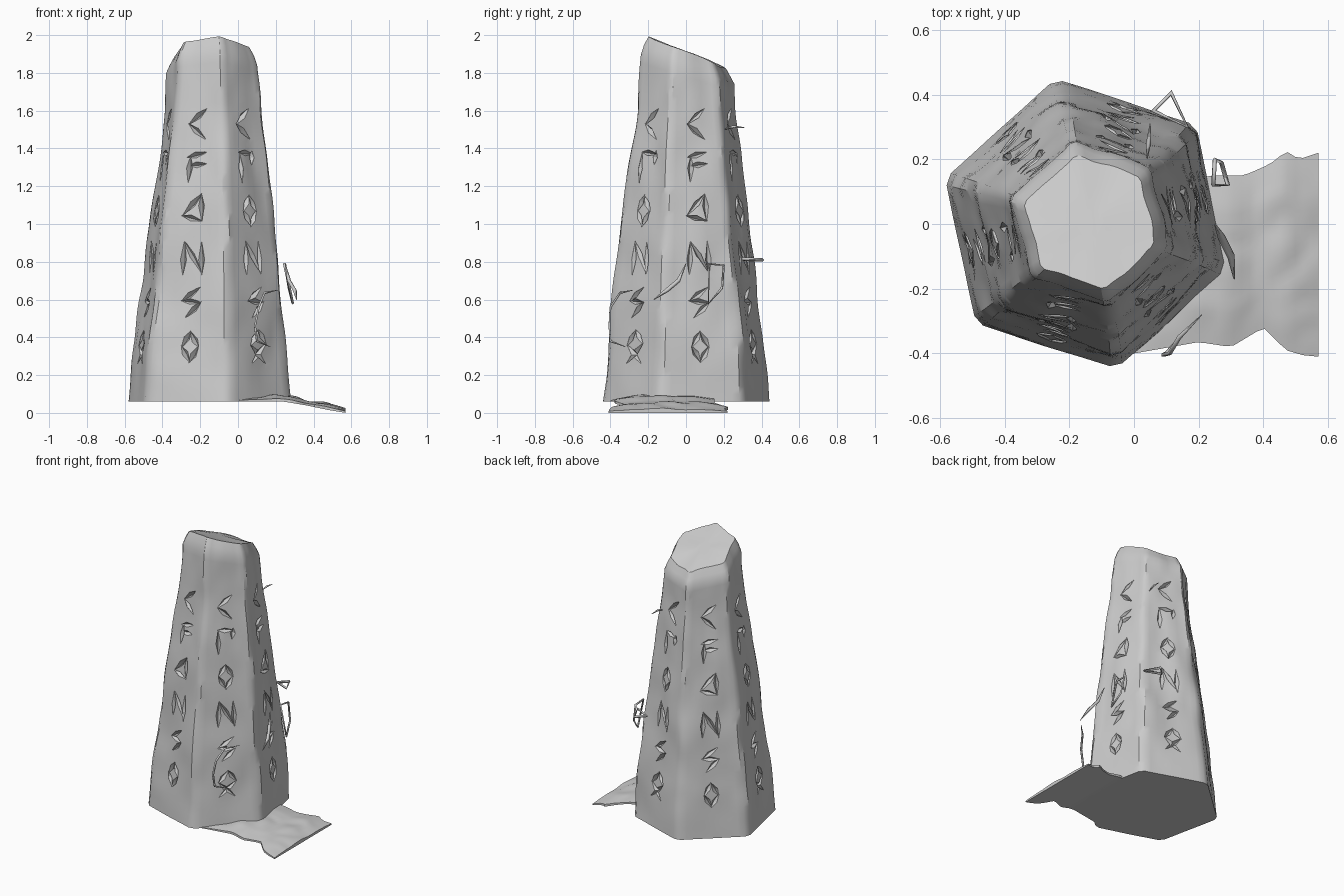
import bpy, bmesh, math
from mathutils import Vector, noise
from mathutils.bvhtree import BVHTree

if "Cube" in bpy.data.objects:
    bpy.data.objects.remove(bpy.data.objects["Cube"])


def lerp_table(table, v):
    for (a, fa), (b, fb) in zip(table, table[1:]):
        if v <= b:
            return fa + (fb - fa) * max(0, (v - a) / (b - a))
    return table[-1][1]


def make_object(name, bm):
    bmesh.ops.recalc_face_normals(bm, faces=bm.faces)
    mesh = bpy.data.meshes.new(name)
    bm.to_mesh(mesh)
    bm.free()
    ob = bpy.data.objects.new(name, mesh)
    bpy.context.collection.objects.link(ob)
    return ob


def activate(ob):
    bpy.ops.object.select_all(action='DESELECT')
    ob.select_set(True)
    bpy.context.view_layer.objects.active = ob


# Stone pillar: worn, tapering six-sided rings
RADIUS = [(0.06, .458), (0.4, .425), (1.0, .352), (1.6, .272), (1.9, .25)]
CENTRE = [(0.06, -.148), (1.0, -.135), (1.9, -.135)]
SAMPLES = [.05, .14, .26, .38, .5, .62, .74, .86, .95]
CORNERS = [math.radians(-138 + 60 * k) for k in range(6)]


def hex_point(k, s):
    a, b = CORNERS[k], CORNERS[k] + math.pi / 3
    return Vector((math.cos(a), math.sin(a), 0)).lerp(Vector((math.cos(b), math.sin(b), 0)), s)


DIRS = [hex_point(k, s) for k in range(6) for s in SAMPLES]
bm = bmesh.new()
rings = []
ROWS = 44
for i in range(ROWS + 1):
    t = i / ROWS
    ring = []
    for d in DIRS:
        z = .06 + t * (1.76 - .32 * d.y * .25)
        r = lerp_table(RADIUS, z)
        n = noise.noise(Vector((d.x * 1.9, d.y * 1.9, z * 2.4)))
        n += .5 * noise.noise(Vector((d.x * 4 + 7, d.y * 4, z * 5)))
        r *= 1 + n * .055 * min(1, .15 + t * 5)
        ring.append(bm.verts.new((lerp_table(CENTRE, z) + d.x * r, d.y * r, z)))
    rings.append(ring)
# Chipped, sloping crown
for scale, base, slope in ((.93, 1.865, .36), (.83, 1.91, .4), (.5, 1.915, .4), (.2, 1.915, .3)):
    ring = []
    for v in rings[ROWS]:
        x, y = -.135 + (v.co.x + .135) * scale, v.co.y * scale
        z = base - slope * y + .012 * noise.noise(Vector((x * 7, y * 7, 3)))
        ring.append(bm.verts.new((x, y, min(z, 2))))
    rings.append(ring)
N = len(DIRS)
for low, high in zip(rings, rings[1:]):
    for j in range(N):
        bm.faces.new((low[j], low[(j + 1) % N], high[(j + 1) % N], high[j]))
bm.faces.new(rings[0])
bm.faces.new(rings[-1])
tree = BVHTree.FromBMesh(bm)
pillar = make_object("stone_pillar", bm)

# Chiselled angular marks: each is a set of strokes in a -1..1 square
MARKS = {
    "chevron": [(.6, 1, -.6, .1), (-.6, .1, .6, -.8)],
    "arch": [(-.6, -1, -.6, .8), (-.6, .8, .7, .7), (.7, .8, .6, .1)],
    "diamond": [(0, .9, -.6, 0), (-.6, 0, 0, -.9), (0, -.9, .6, 0), (.6, 0, 0, .9)],
    "zigzag": [(-.7, -1, -.6, 1), (-.6, 1, .7, -.9), (.7, -1, .6, 1)],
    "bolt": [(-.7, .1, .6, .9), (-.7, .1, .7, 0), (.7, 0, -.4, -.9)],
    "tails": [(-.7, .1, .1, 1), (.1, 1, .8, .2), (.8, .2, -.7, -1), (-.7, .1, .7, -1)],
    "arrow": [(-.6, .5, .7, .8), (-.4, .5, -.5, -1), (-.4, 0, .7, .1)],
    "wedge": [(.5, 1, -.8, -.3), (-.8, -.3, .6, -.6), (.5, 1, .6, -.6)],
}
COLUMNS = [["chevron", "arrow", "wedge", "zigzag", "bolt", "diamond"],
           ["chevron", "arch", "diamond", "zigzag", "bolt", "tails"]]
HEIGHTS = [1.52, 1.31, 1.07, .82, .585, .35]


def add_chisel(bm, a, b, out):
    along = (b - a).normalized()
    side = along.cross(out).normalized()
    a, b = a - along * .012, b + along * .012
    mid = a.lerp(b, .45)
    loop = [bm.verts.new(mid + v) for v in (side * .017, out * .03, side * -.017, out * -.028)]
    for tip, flip in ((a, 1), (b, -1)):
        t = bm.verts.new(tip - out * .003)
        for j in range(4):
            bm.faces.new((t, loop[j], loop[(j + 1) % 4])[::flip])


cut = bmesh.new()
for k in range(6):
    ang = CORNERS[k] + math.pi / 6
    out = Vector((math.cos(ang), math.sin(ang), .14)).normalized()
    tangent = Vector((-math.sin(ang), math.cos(ang), 0))
    for name, z in zip(COLUMNS[k % 2], HEIGHTS):
        for x1, z1, x2, z2 in MARKS[name]:
            ends = []
            for u, w in ((x1, z1), (x2, z2)):
                target = Vector((-.14, 0, z + w * .088)) + tangent * u * .075
                flat = Vector((out.x, out.y, 0)).normalized()
                ends.append(tree.ray_cast(target + flat, -flat)[0])
            add_chisel(cut, ends[0], ends[1], out)
cutter = make_object("chisel_cutter", cut)
cutter.hide_render = True
mod = pillar.modifiers.new("carving", 'BOOLEAN')
mod.operation = 'DIFFERENCE'
mod.solver = 'EXACT'
mod.use_self = True
mod.object = cutter
activate(pillar)
bpy.ops.object.modifier_apply(modifier=mod.name)
bpy.data.objects.remove(cutter)
bpy.ops.object.shade_smooth_by_angle(angle=math.radians(32))

# Thin broken ground flap spreading to the right of the base
LOW = [(.0, -.4), (.2, -.365), (.3, -.38), (.4, -.32), (.47, -.39), (.52, -.405), (.57, -.41)]
HIGH = [(.0, .12), (.25, .15), (.34, .15), (.42, .185), (.47, .225), (.51, .2), (.57, .22)]
TOP = [(.0, .075), (.2, .095), (.28, .09), (.36, .065), (.48, .05), (.57, .02)]
BOTTOM = [(.0, .06), (.24, .06), (.36, .04), (.48, .015), (.57, .0)]
bm = bmesh.new()
NX, NY = 24, 26
sheets = []
for table, bump in ((TOP, .018), (BOTTOM, 0)):
    rows = []
    for i in range(NX + 1):
        x = .57 * i / NX
        row = []
        for j in range(NY + 1):
            y = lerp_table(LOW, x) + (lerp_table(HIGH, x) - lerp_table(LOW, x)) * j / NY
            edge = min(1, 4 * min(j, NY - j) / NY + .15)
            z0 = lerp_table(BOTTOM, x)
            z = z0 + (lerp_table(table, x) - z0) * (.35 + .65 * edge)
            z += bump * edge * (abs(noise.noise(Vector((x * 8, y * 8, 1)))) - .2)
            row.append(bm.verts.new((x, y, z)))
        rows.append(row)
    for i in range(NX):
        for j in range(NY):
            bm.faces.new((rows[i][j], rows[i + 1][j], rows[i + 1][j + 1], rows[i][j + 1]))
    sheets.append([r[0] for r in rows] + rows[-1][1:] + [r[-1] for r in rows[-2::-1]] + rows[0][-2:0:-1])
for j in range(len(sheets[0])):
    k = (j + 1) % len(sheets[0])
    bm.faces.new((sheets[0][j], sheets[0][k], sheets[1][k], sheets[1][j]))
flap = make_object("ground_flap", bm)
activate(flap)
bpy.ops.object.shade_smooth_by_angle(angle=math.radians(35))


# Loose splinters and curled strips clinging to the stone
def strip(name, points, width, cyclic=False):
    curve = bpy.data.curves.new(name, 'CURVE')
    curve.dimensions = '3D'
    curve.bevel_depth = width
    curve.bevel_resolution = 0
    curve.use_fill_caps = True
    spline = curve.splines.new('POLY')
    spline.points.add(len(points) - 1)
    spline.use_cyclic_u = cyclic
    for i, (p, co) in enumerate(zip(spline.points, points)):
        p.co = (*co, 1)
        p.radius = 1 if cyclic or 0 < i < len(points) - 1 else .2
    bpy.context.collection.objects.link(bpy.data.objects.new(name, curve))


strip("curled_strip", [(.21, -.28, .65), (.14, -.35, .635), (.11, -.4, .56),
                       (.09, -.405, .46), (.1, -.4, .38), (.17, -.32, .35)], .007)
strip("hanging_splinter", [(.25, .0, .79), (.27, -.04, .7), (.3, -.1, .65), (.31, -.17, .6)], .012)
strip("side_frame", [(.245, .12, .79), (.25, .2, .78), (.27, .19, .66), (.29, .12, .58)], .007, True)
strip("back_splinter", [(.06, .35, .81), (.115, .405, .81), (.165, .3, .815)], .009, True)
strip("upper_splinter", [(.04, .2, 1.5), (.045, .25, 1.515), (.05, .31, 1.51)], .008)
